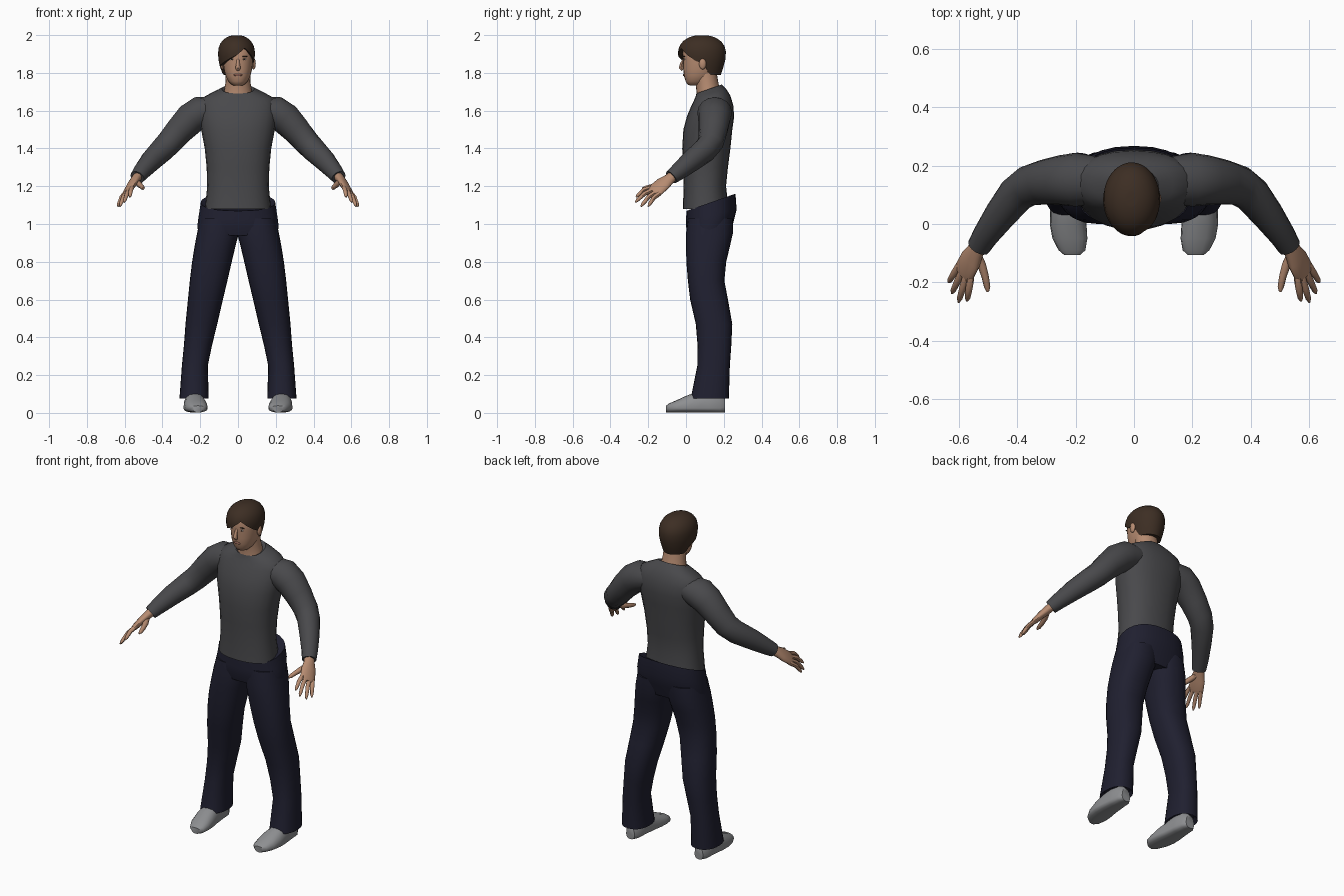
import bpy, bmesh, math
from mathutils import Vector

if "Cube" in bpy.data.objects:
    bpy.data.objects.remove(bpy.data.objects["Cube"])


def material(name, rgb):
    m = bpy.data.materials.new(name)
    m.diffuse_color = (*rgb, 1)
    m.use_nodes = True
    m.node_tree.nodes["Principled BSDF"].inputs["Base Color"].default_value = m.diffuse_color
    return m


SKIN = material("skin", (0.47, 0.26, 0.165))
HAIR = material("brown_hair", (0.046, 0.027, 0.017))
SHIRT = material("charcoal_shirt", (0.066, 0.066, 0.071))
DENIM = material("navy_trousers", (0.014, 0.014, 0.029))
SHOE = material("grey_shoe", (0.27, 0.275, 0.285))
LIP = material("lip", (0.34, 0.15, 0.11))
WHITE = material("eye_white", (0.5, 0.47, 0.44))


def finish(name, bm, mat):
    bmesh.ops.recalc_face_normals(bm, faces=bm.faces)
    me = bpy.data.meshes.new(name)
    bm.to_mesh(me)
    bm.free()
    me.materials.append(mat)
    ob = bpy.data.objects.new(name, me)
    bpy.context.collection.objects.link(ob)
    return ob


def loft(name, rings, mat):
    """Skin a list of equal-length rings and cap both ends."""
    bm = bmesh.new()
    vs = [[bm.verts.new(p) for p in r] for r in rings]
    n = len(vs[0])
    for a, b in zip(vs, vs[1:]):
        for i in range(n):
            j = (i + 1) % n
            bm.faces.new((a[i], a[j], b[j], b[i]))
    bm.faces.new(vs[0])
    bm.faces.new(vs[-1])
    return finish(name, bm, mat)


def curve(i, n, p):
    """Point on a unit superellipse."""
    a = 2 * math.pi * i / n
    c, s = math.cos(a), math.sin(a)
    return (math.copysign(abs(c) ** (2 / p), c), math.copysign(abs(s) ** (2 / p), s))


def slab(z, x0, x1, y0, y1, tilt=0.0, p=2.3, n=24):
    """Horizontal ring from its extents; tilt raises it towards the back."""
    pts = []
    for i in range(n):
        c, s = curve(i, n, p)
        dy = s * (y1 - y0) / 2
        pts.append(Vector(((x0 + x1) / 2 + c * (x1 - x0) / 2, (y0 + y1) / 2 + dy, z + tilt * dy)))
    return pts


def tube(name, path, mat, hint=(0, 0, 1), n=16):
    """Sweep ellipses; path rows are x, y, z, radius along hint, radius across."""
    pts = [Vector(r[:3]) for r in path]
    rings = []
    for k, row in enumerate(path):
        t = (pts[min(k + 1, len(pts) - 1)] - pts[max(k - 1, 0)]).normalized()
        h = Vector(hint)
        u = (h - t * h.dot(t)).normalized()
        v = t.cross(u)
        rings.append([pts[k] + u * (c * row[3]) + v * (s * row[4])
                      for c, s in (curve(i, n, 2) for i in range(n))])
    return loft(name, rings, mat)


def blob(name, loc, size, mat):
    bm = bmesh.new()
    bmesh.ops.create_uvsphere(bm, u_segments=12, v_segments=8, radius=1)
    bmesh.ops.scale(bm, vec=size, verts=bm.verts)
    bmesh.ops.translate(bm, vec=loc, verts=bm.verts)
    return finish(name, bm, mat)


# Shirt body: height, half width, front, back, tilt
body = [(1.08, .165, 0, .215, 0), (1.08, .175, -.017, .225, 0), (1.2, .163, -.012, .212, 0),
        (1.3, .166, -.017, .222, 0), (1.4, .176, -.02, .235, 0), (1.5, .195, -.014, .245, 0),
        (1.57, .205, .005, .255, 0), (1.63, .205, .03, .25, 0), (1.67, .185, .045, .235, .1),
        (1.695, .135, .052, .215, .2), (1.715, .085, .055, .19, .35), (1.705, .07, .065, .18, .35)]
loft("shirt_body", [slab(z, -w, w, a, b, t) for z, w, a, b, t in body], SHIRT)

# Trouser hips, rising at the back
hips = [(.94, .212, .012, .23, 0), (1.0, .214, 0, .252, .1), (1.05, .207, 0, .268, .2),
        (1.115, .197, .003, .262, .35), (1.105, .18, .02, .24, .35)]
loft("trouser_hips", [slab(z, -w, w, a, b, t) for z, w, a, b, t in hips], DENIM)

# Leg: height, inner x, outer x, front, back
leg = [(.1, .17, .29, .05, .21), (.075, .155, .31, .025, .227), (.25, .16, .297, .06, .232),
       (.36, .137, .286, .061, .24), (.47, .11, .278, .052, .245), (.6, .08, .265, .022, .222),
       (.7, .056, .255, .01, .203), (.8, .033, .243, .002, .213), (.88, .014, .23, 0, .232),
       (.95, -.004, .217, 0, .248), (1.03, -.01, .2, .01, .25)]

# Shoe: y, centre x, half width, height
shoe = [(-.106, .212, .028, .038), (-.09, .213, .046, .05), (-.05, .22, .06, .067), (0, .226, .063, .09),
        (.05, .23, .058, .108), (.12, .23, .05, .125), (.18, .23, .045, .11), (.206, .23, .028, .08)]


def shoe_ring(y, x, w, h, n=16):
    pts = []
    for i in range(n):
        c, s = curve(i, n, 2.4)
        bottom = .03 if y < -.1 or y > .2 else .025
        pts.append(Vector((x + c * w, y, bottom + s * (h - bottom if s > 0 else bottom - .002))))
    return pts


def mirrored(rows, s):
    return [(s * r[0], *r[1:]) for r in rows]


for s, side in ((1, "left"), (-1, "right")):
    loft(side + "_trouser_leg", [slab(z, *sorted((s * a, s * b)), f, k) for z, a, b, f, k in leg], DENIM)
    loft(side + "_shoe", [shoe_ring(y, s * x, w, h) for y, x, w, h in shoe], SHOE)

    # Sleeve from inside the shoulder to the cuff
    sleeve = [(.12, .15, 1.605, .07, .08), (.2, .152, 1.59, .086, .092), (.25, .15, 1.558, .084, .086),
              (.31, .143, 1.495, .075, .077), (.365, .13, 1.43, .068, .069), (.405, .1, 1.39, .065, .064),
              (.46, .03, 1.335, .058, .055), (.51, -.04, 1.277, .046, .045), (.533, -.078, 1.247, .038, .04),
              (.53, -.073, 1.25, .028, .03)]
    tube(side + "_sleeve", mirrored(sleeve, s), SHIRT)

    # Palm, thumb and a fan of four fingers
    across = Vector((.57, .67, -.48))
    hint = (s * across.x, across.y, across.z)
    palm = [(.522, -.06, 1.262, .027, .024), (.542, -.09, 1.237, .032, .024), (.56, -.122, 1.212, .044, .021),
            (.58, -.16, 1.18, .046, .017), (.588, -.175, 1.168, .038, .011)]
    tube(side + "_palm", mirrored(palm, s), SKIN, hint)
    thumb = [(.54, -.1, 1.226, .013, .015), (.523, -.14, 1.21, .016, .016), (.511, -.18, 1.199, .013, .013),
             (.504, -.215, 1.191, .011, .011), (.502, -.232, 1.188, .005, .005)]
    tube(side + "_thumb", mirrored(thumb, s), SKIN, hint, 8)
    tips = {"index": (.573, -.264, 1.142), "middle": (.602, -.268, 1.115),
            "ring": (.625, -.238, 1.093), "little": (.636, -.2, 1.093)}
    for k, (finger, tip) in enumerate(tips.items()):
        base = Vector((.58, -.162, 1.178)) + across * (-.034 + .0225 * k)
        tip = Vector(tip)
        rows = []
        for t, r in ((0, .0125), (.5, .012), (.88, .0095), (1, .004)):
            p = base.lerp(tip, t)
            p.z += .012 * math.sin(math.pi * t)
            rows.append((p.x, p.y, p.z, r, r))
        tube(side + "_" + finger + "_finger", mirrored(rows, s), SKIN, hint, 8)

    # Ears, eyes and brows
    blob(side + "_ear", (s * .083, .088, 1.848), (.011, .019, .03), SKIN)
    blob(side + "_eye", (s * .032, -.009, 1.872), (.012, .004, .005), WHITE)
    blob(side + "_iris", (s * .032, -.0115, 1.872), (.005, .003, .005), HAIR)
    blob(side + "_eyebrow", (s * .034, -.01, 1.887), (.017, .005, .003), HAIR)

# Neck and head
tube("neck", [(0, .125, 1.64, .075, .085), (0, .118, 1.7, .062, .074),
              (0, .11, 1.75, .06, .066), (0, .1, 1.81, .06, .064)], SKIN, (0, 1, 0), 20)
head = [(1.732, .02, .025, .07), (1.738, .034, .008, .09), (1.755, .051, -.002, .12), (1.785, .066, -.011, .15),
        (1.82, .075, -.014, .175), (1.87, .081, -.016, .185), (1.92, .081, -.018, .19),
        (1.96, .065, 0, .17), (1.98, .035, .04, .13)]
loft("head", [slab(z, -w, w, a, b, p=2.2) for z, w, a, b in head], SKIN)
tube("nose", [(0, -.012, 1.875, .004, .006), (0, -.022, 1.85, .009, .009),
              (0, -.026, 1.828, .012, .014), (0, -.018, 1.815, .008, .01)], SKIN, (0, 1, 0), 8)
blob("mouth", (0, -.011, 1.789), (.024, .005, .006), LIP)

# Hair cap: lower edge height by bearing from the front, sweeping into a side fringe
EDGE = [(-180, 1.79), (-112, 1.79), (-96, 1.835), (-62, 1.845), (-38, 1.862), (0, 1.893),
        (28, 1.932), (48, 1.9), (75, 1.862), (96, 1.845), (112, 1.79), (180, 1.79)]


def edge_height(deg):
    for (a, za), (b, zb) in zip(EDGE, EDGE[1:]):
        if a <= deg <= b:
            return za + (zb - za) * (deg - a) / (b - a)


def hair_point(deg, t, shrink=1.0):
    z0 = edge_height(deg)
    z = z0 + (1.999 - z0) * math.sin(t * math.pi / 2)
    if z > 1.9:
        r = max(0.0, 1 - ((z - 1.9) / .1) ** 2.3) ** (1 / 2.2)
    else:
        r = 1 - .22 * ((1.9 - z) / .11) ** 1.5
    a = math.radians(deg)
    r *= shrink
    return Vector((-.008 + .098 * r * math.sin(a), .085 - .127 * r * math.cos(a), z))


bearings = [-180 + 360 * i / 40 for i in range(40)]
steps = [0, .12, .25, .4, .52, .64, .75, .85, .93, .98]
loft("hair", [[hair_point(d, 0, .8) for d in bearings]]
     + [[hair_point(d, t) for d in bearings] for t in steps], HAIR)
# Open the underside of the hair so it fits around the face
hair = bpy.data.objects["hair"].data
bm = bmesh.new()
bm.from_mesh(hair)
bm.faces.ensure_lookup_table()
under = [f for f in bm.faces if len(f.verts) > 4 and f.calc_center_median().z < 1.9]
bmesh.ops.delete(bm, geom=under, context="FACES")
bm.to_mesh(hair)
bm.free()

# Smooth shading with crisp hems
for ob in bpy.data.objects:
    ob.select_set(True)
    bpy.context.view_layer.objects.active = ob
bpy.ops.object.shade_smooth_by_angle(angle=math.radians(45))
